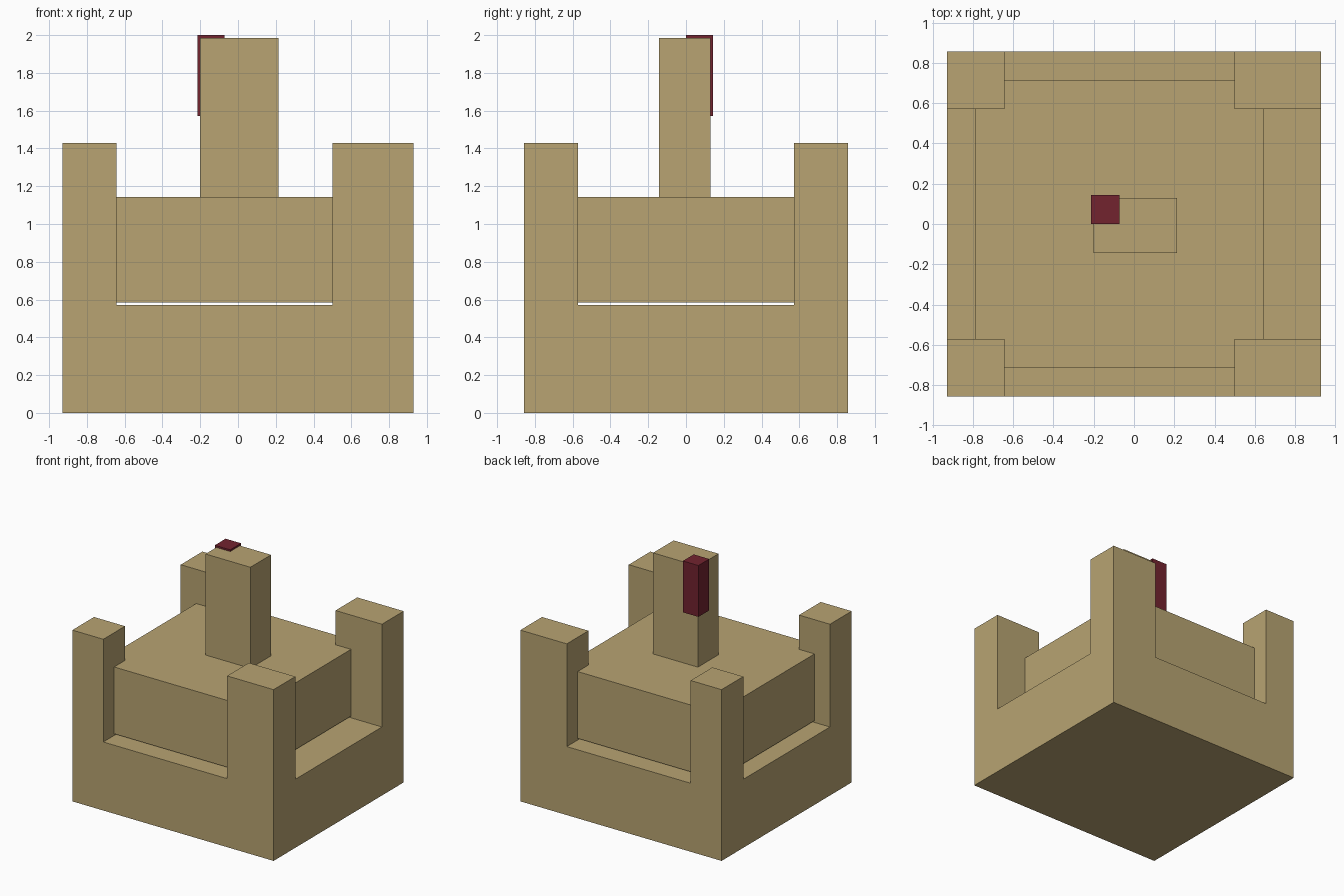
import bpy, bmesh

if "Cube" in bpy.data.objects:
    bpy.data.objects.remove(bpy.data.objects["Cube"])

U = 1 / 7  # the model sits on a grid of this unit


def material(name, rgb):
    m = bpy.data.materials.new(name)
    lin = [((c / 255 + 0.055) / 1.055) ** 2.4 for c in rgb]
    m.diffuse_color = (*lin, 1)
    m.use_nodes = True
    m.node_tree.nodes["Principled BSDF"].inputs["Base Color"].default_value = m.diffuse_color
    return m


tan = material("sand_tan", (184, 164, 114))
red = material("dark_red", (114, 35, 47))


def finish(name, bm, mat):
    bmesh.ops.recalc_face_normals(bm, faces=bm.faces)
    me = bpy.data.meshes.new(name)
    bm.to_mesh(me)
    bm.free()
    me.materials.append(mat)
    ob = bpy.data.objects.new(name, me)
    bpy.context.collection.objects.link(ob)


def box(name, lo, hi, mat):
    bm = bmesh.new()
    bmesh.ops.create_cube(bm, size=1)
    for v in bm.verts:
        v.co = [a if c < 0 else b for c, a, b in zip(v.co, lo, hi)]
    finish(name, bm, mat)


def raise_faces(bm, faces, height):
    """Extrude faces straight up and return the new top faces."""
    geom = bmesh.ops.extrude_face_region(bm, geom=faces)["geom"]
    verts = [g for g in geom if isinstance(g, bmesh.types.BMVert)]
    bmesh.ops.translate(bm, verts=verts, vec=(0, 0, height))
    return [g for g in geom if isinstance(g, bmesh.types.BMFace)]


# Base slab with four corner posts drawn up out of it
xs = [-6.5 * U, -4.5 * U, 3.5 * U, 6.5 * U]
ys = [-6 * U, -4 * U, 4 * U, 6 * U]
bm = bmesh.new()
grid = [[bm.verts.new((x, y, 0)) for y in ys] for x in xs]
floor = [bm.faces.new((grid[i][j], grid[i + 1][j], grid[i + 1][j + 1], grid[i][j + 1]))
         for i in range(3) for j in range(3)]
top = raise_faces(bm, floor, 4 * U)
# extrusion removes the source faces, so close the underside again
if not any(all(v.co.z == 0 for v in f.verts) for f in bm.faces):
    for i in range(3):
        for j in range(3):
            bm.faces.new((grid[i][j], grid[i][j + 1], grid[i + 1][j + 1], grid[i + 1][j]))
for f in top:
    c = f.calc_center_median()
    if (c.x < xs[1] or c.x > xs[2]) and abs(c.y) > ys[2]:
        raise_faces(bm, [f], 6 * U)
        if f.is_valid:
            bm.faces.remove(f)
finish("base_with_corner_posts", bm, tan)

# Middle block, floating a hair above the base
g = 0.1 * U
box("middle_block", (-5.5 * U, -5 * U, 4 * U + g), (4.5 * U, 5 * U, 8 * U), tan)

# Central tower, and the red marker wrapped over its back left corner
box("tower", (-1.5 * U + g, -U, 8 * U), (1.5 * U, U - g, 14 * U - g), tan)
box("red_marker", (-1.5 * U, 0, 11 * U), (-0.5 * U, U, 14 * U), red)
